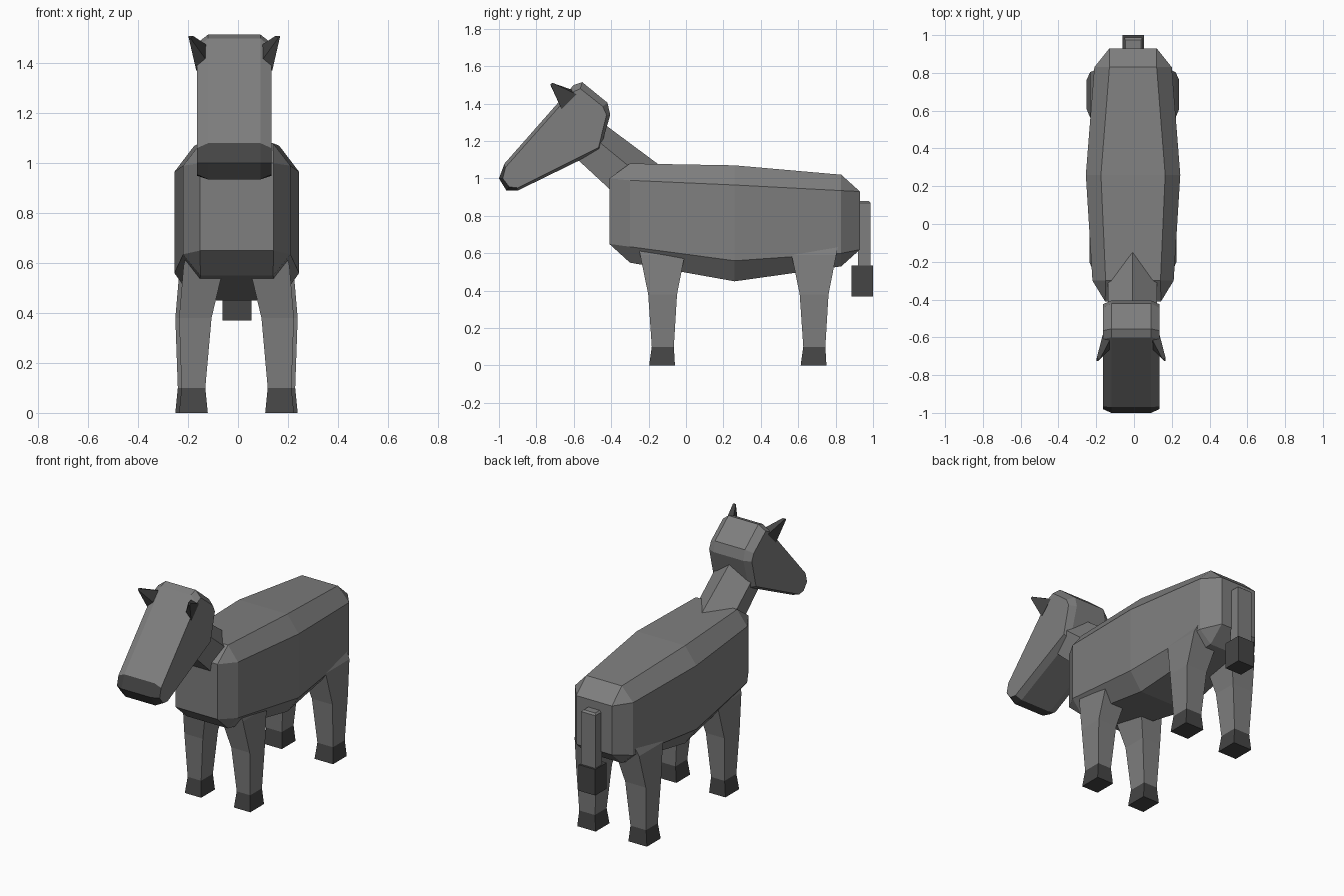
import bpy
import bmesh

cube = bpy.data.objects.get("Cube")
if cube:
    bpy.data.objects.remove(cube, do_unlink=True)


def material(name, value):
    mat = bpy.data.materials.new(name)
    mat.use_nodes = True
    colour = (value, value, value, 1)
    mat.diffuse_color = colour
    bsdf = mat.node_tree.nodes["Principled BSDF"]
    bsdf.inputs["Base Color"].default_value = colour
    bsdf.inputs["Roughness"].default_value = 0.9
    return mat


COAT = material("grey coat", 0.21)
DARK = material("dark grey", 0.06)


def loft(name, rings, mats, shift=0.0, dark_rule=None):
    """Skin a list of equal rings of (x, y, z) and cap both ends."""
    bm = bmesh.new()
    loops = [[bm.verts.new((x + shift, y, z)) for x, y, z in ring] for ring in rings]
    count = len(loops[0])
    for a, b in zip(loops, loops[1:]):
        for i in range(count):
            j = (i + 1) % count
            bm.faces.new((a[i], a[j], b[j], b[i]))
    bm.faces.new(loops[0])
    bm.faces.new(loops[-1])
    bmesh.ops.remove_doubles(bm, verts=bm.verts, dist=0.0005)
    bmesh.ops.recalc_face_normals(bm, faces=bm.faces)
    if dark_rule:
        for face in bm.faces:
            face.material_index = int(dark_rule(face.calc_center_median()))
    mesh = bpy.data.meshes.new(name)
    bm.to_mesh(mesh)
    bm.free()
    for mat in mats:
        mesh.materials.append(mat)
    obj = bpy.data.objects.new(name, mesh)
    bpy.context.collection.objects.link(obj)
    return obj


def rect(x0, x1, y0, y1, z):
    return [(x0, y0, z), (x1, y0, z), (x1, y1, z), (x0, y1, z)]


def octagon(y, side, flat, bottom, low, high, top):
    half = [(flat, bottom), (side, low), (side, high), (flat, top)]
    return [(x, y, z) for x, z in half] + [(-x, y, z) for x, z in reversed(half)]


# Body: chamfered barrel, end rings collapse to plain rectangles
loft("body", [
    octagon(-0.41, 0.148, 0.148, 0.65, 0.65, 1.0, 1.0),
    octagon(-0.30, 0.215, 0.145, 0.55, 0.635, 0.99, 1.08),
    octagon(0.26, 0.25, 0.17, 0.45, 0.56, 0.965, 1.07),
    octagon(0.83, 0.205, 0.125, 0.53, 0.6, 0.935, 1.02),
    octagon(0.93, 0.125, 0.125, 0.62, 0.62, 0.93, 0.93),
], [COAT], -0.005)


# Neck: five-sided prism with a ridge on top
def neck_ring(ridge, side, low):
    return [(0, *ridge), (0.13, *side), (0.1, *low), (-0.1, *low), (-0.13, *side)]


loft("neck", [
    neck_ring((-0.45, 1.30), (-0.47, 1.20), (-0.60, 1.12)),
    neck_ring((-0.12, 1.055), (-0.25, 1.02), (-0.34, 0.88)),
], [COAT], -0.007)

# Head: side profile with chamfered cheeks and a dark muzzle
outer = [(-0.97, 1.08), (-0.60, 1.50), (-0.555, 1.515), (-0.42, 1.405),
         (-0.405, 1.34), (-0.46, 1.15), (-0.90, 0.935), (-0.96, 0.935), (-1.0, 1.0)]
inner = [(-0.965, 1.06), (-0.61, 1.46), (-0.565, 1.48), (-0.445, 1.385),
         (-0.425, 1.34), (-0.468, 1.165), (-0.90, 0.95), (-0.945, 0.955), (-0.98, 1.0)]
loft("head",
     [[(x, y, z) for y, z in profile]
      for x, profile in ((-0.15, inner), (-0.105, outer), (0.105, outer), (0.15, inner))],
     [COAT, DARK], -0.015, lambda c: c.y < -0.91)

# Ears and legs, mirrored left and right
for s, label in ((1, "left"), (-1, "right")):
    base = [(0.09, -0.57, 1.46), (0.15, -0.585, 1.45), (0.152, -0.665, 1.37), (0.11, -0.66, 1.41)]
    tip = [(0.165, -0.715, 1.51), (0.183, -0.712, 1.51), (0.183, -0.725, 1.505), (0.175, -0.725, 1.50)]
    loft(label + "_ear", [[(s * x, y, z) for x, y, z in ring] for ring in (base, tip)],
         [DARK], -0.015)

    for part, y, out in (("front", -0.125, 0.0), ("rear", 0.685, 0.015)):
        leg = [
            rect(0.03, 0.19, y - 0.135, y + 0.135, 0.67),
            rect(0.05, 0.212 + out, y - 0.12, y + 0.118, 0.59),
            rect(0.10, 0.23 + out, y - 0.077, y + 0.077, 0.38),
            rect(0.125, 0.22 + out, y - 0.058, y + 0.06, 0.1),
        ]
        hoof = [leg[-1], rect(0.115, 0.23 + out, y - 0.072, y + 0.066, 0.0)]
        for kind, rings, mat in (("leg", leg, COAT), ("hoof", hoof, DARK)):
            loft(f"{part}_{label}_{kind}",
                 [[(s * px, py, pz) for px, py, pz in ring] for ring in rings],
                 [mat], -0.006)

# Tail: thin strip ending in a dark tuft
loft("tail", [
    rect(-0.05, 0.05, 0.92, 0.987, 0.53),
    rect(-0.05, 0.05, 0.92, 0.987, 0.87),
    rect(-0.04, 0.04, 0.92, 0.975, 0.88),
], [COAT], -0.004)
loft("tail_tuft", [
    rect(-0.058, 0.058, 0.885, 1.0, 0.37),
    rect(-0.058, 0.058, 0.885, 1.0, 0.535),
], [DARK], -0.004)
